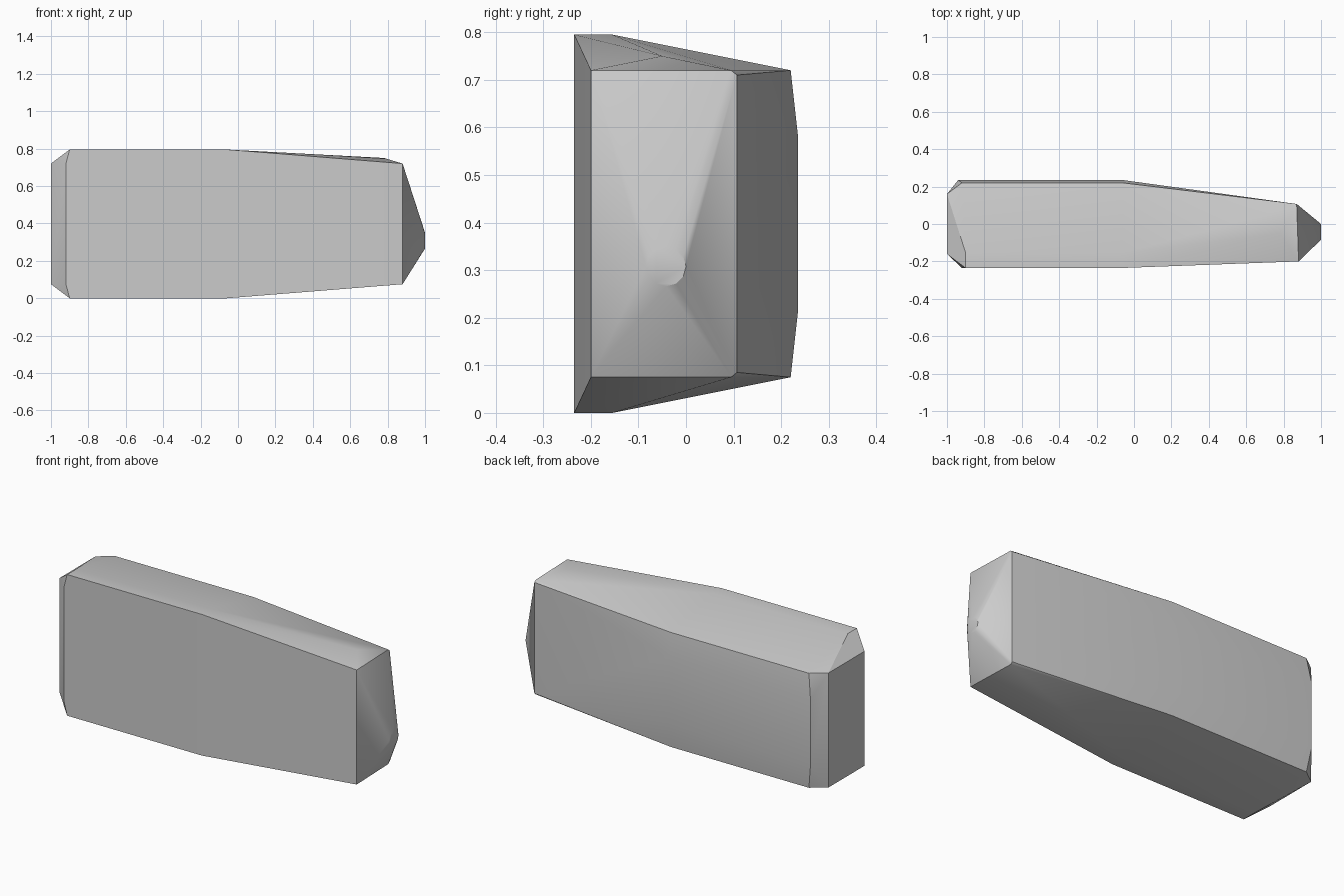
import bpy, bmesh
from math import cos, sin, tau, radians

cube = bpy.data.objects.get("Cube")
if cube:
    bpy.data.objects.remove(cube, do_unlink=True)

HEIGHT = 0.795


def section(x, outline):
    """Cross-section at x from upper (y, z) points, mirrored top to bottom."""
    return [(x, y, h) for y, z in outline for h in (z, HEIGHT - z)]


# Full-depth body profile and the end profiles
body = [(-0.235, HEIGHT), (-0.155, HEIGHT), (0.22, 0.72), (0.235, 0.585)]
points = section(-0.06, body)
points += section(-0.9, body[:2])
points += section(-0.92, [(-0.235, 0.72), (0.22, 0.72)])
points += section(-0.94, [(0.235, 0.585)])
points += section(-1, [(-0.16, 0.72), (0.16, 0.72)])
points += section(0.88, [(-0.2, 0.72)])
points += section(0.87, [(0.095, 0.72), (0.107, 0.71)])

# Raised ridge end on the top
points.append((0.78, -0.05, 0.75))

# Blunt rounded nose
for i in range(12):
    a = tau * i / 12
    points.append((1, -0.042 + 0.042 * cos(a), 0.308 + 0.042 * sin(a)))

# Faceted stone skin around the sections
bm = bmesh.new()
for p in points:
    bm.verts.new(p)
hull = bmesh.ops.convex_hull(bm, input=bm.verts[:])
loose = {g for g in hull["geom_interior"] + hull["geom_unused"]
         if isinstance(g, bmesh.types.BMVert) and g.is_valid}
bmesh.ops.delete(bm, geom=list(loose), context="VERTS")
bmesh.ops.dissolve_limit(bm, angle_limit=radians(0.5), verts=bm.verts[:], edges=bm.edges[:])
bmesh.ops.recalc_face_normals(bm, faces=bm.faces[:])
mesh = bpy.data.meshes.new("stone_block")
bm.to_mesh(mesh)
bm.free()

block = bpy.data.objects.new("stone_block", mesh)
bpy.context.collection.objects.link(block)

# Plain grey
grey = bpy.data.materials.new("stone_grey")
grey.use_nodes = True
colour = (0.6, 0.6, 0.6, 1)
grey.diffuse_color = colour
grey.node_tree.nodes["Principled BSDF"].inputs["Base Color"].default_value = colour
mesh.materials.append(grey)

# Soft folds, sharp main edges
bpy.ops.object.select_all(action="DESELECT")
block.select_set(True)
bpy.context.view_layer.objects.active = block
bpy.ops.object.shade_smooth_by_angle(angle=radians(30))
